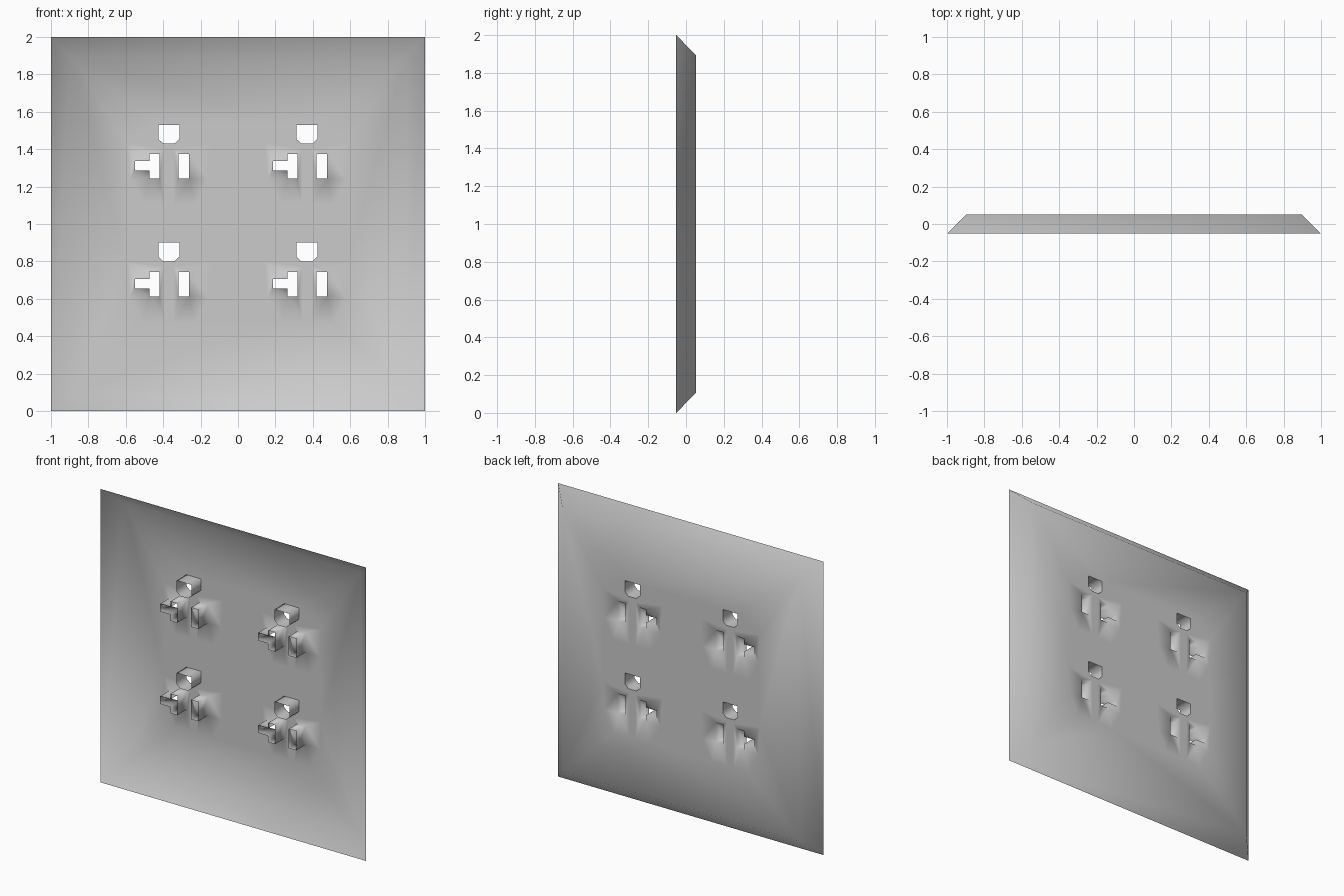
import bpy, bmesh

if "Cube" in bpy.data.objects:
    bpy.data.objects.remove(bpy.data.objects["Cube"])

BACK, FACE, INSET = -0.052, 0.052, 0.105   # open rear rim, front face, bevel width

# Outlet profiles, (x, z) around each outlet centre
GROUND = [(-.056, .22), (.056, .22), (.056, .145), (.03, .12), (-.03, .12), (-.056, .145)]
BLADE = [(.051, .064), (.108, .064), (.108, -.067), (.051, -.067)]
TEE = [(-.051, .064), (-.104, .064), (-.104, .026), (-.182, .026),
       (-.182, -.025), (-.104, -.025), (-.104, -.067), (-.051, -.067)]
LEAF = [(.024, .093), (.222, .12), (.21, -.073), (.14, -.207), (.024, -.207)]

bm = bmesh.new()


def loop(points, cx=0, cz=0, y=FACE):
    vs = [bm.verts.new((cx + x, y, cz + z)) for x, z in points]
    return [bm.edges.new((a, b)) for a, b in zip(vs, vs[1:] + vs[:1])]


def wall(edges, dx=0, dz=0):
    """Extrude a loop backwards to the rear plane, return the new vertices."""
    out = bmesh.ops.extrude_edge_only(bm, edges=edges)["geom"]
    vs = [g for g in out if isinstance(g, bmesh.types.BMVert)]
    for v in vs:
        v.co.y = BACK
    return vs


def fill(edges):
    bmesh.ops.triangle_fill(bm, edges=edges, use_beauty=True, normal=(0, 1, 0))


# Plate outline
h = 1 - INSET
outer = loop([(-h, -h), (h, -h), (h, h), (-h, h)], 0, 1)
plate = list(outer)
holes, ground_rims = [], []

# Four outlets: two shaded face halves with slots, plus the ground hole
for cx in (-.37, .368):
    for cz in (1.31, .68):
        for side, slot in ((1, BLADE), (-1, TEE)):
            leaf = loop([(side * x, z) for x, z in LEAF], cx, cz)
            hole = loop(slot, cx, cz)
            fill(leaf + hole)
            plate += leaf
            holes.append(hole)
        hole = loop(GROUND, cx, cz)
        plate += hole
        holes.append(hole)
        ground_rims += hole
fill(plate)

# Tubes behind every hole
for hole in holes:
    wall(hole)

# Bevelled border flaring out to the open rear rim
for v in wall(outer):
    v.co.x = 1 if v.co.x > 0 else -1
    v.co.z = 2 if v.co.z > 1 else 0

for e in ground_rims:
    e.smooth = False
bmesh.ops.recalc_face_normals(bm, faces=bm.faces[:])
if sum(f.normal.y * f.calc_area() for f in bm.faces) < 0:
    bmesh.ops.reverse_faces(bm, faces=bm.faces[:])
for f in bm.faces:
    f.smooth = True

mesh = bpy.data.meshes.new("outlet_wall_plate")
bm.to_mesh(mesh)
bm.free()
bpy.context.collection.objects.link(bpy.data.objects.new("outlet_wall_plate", mesh))
